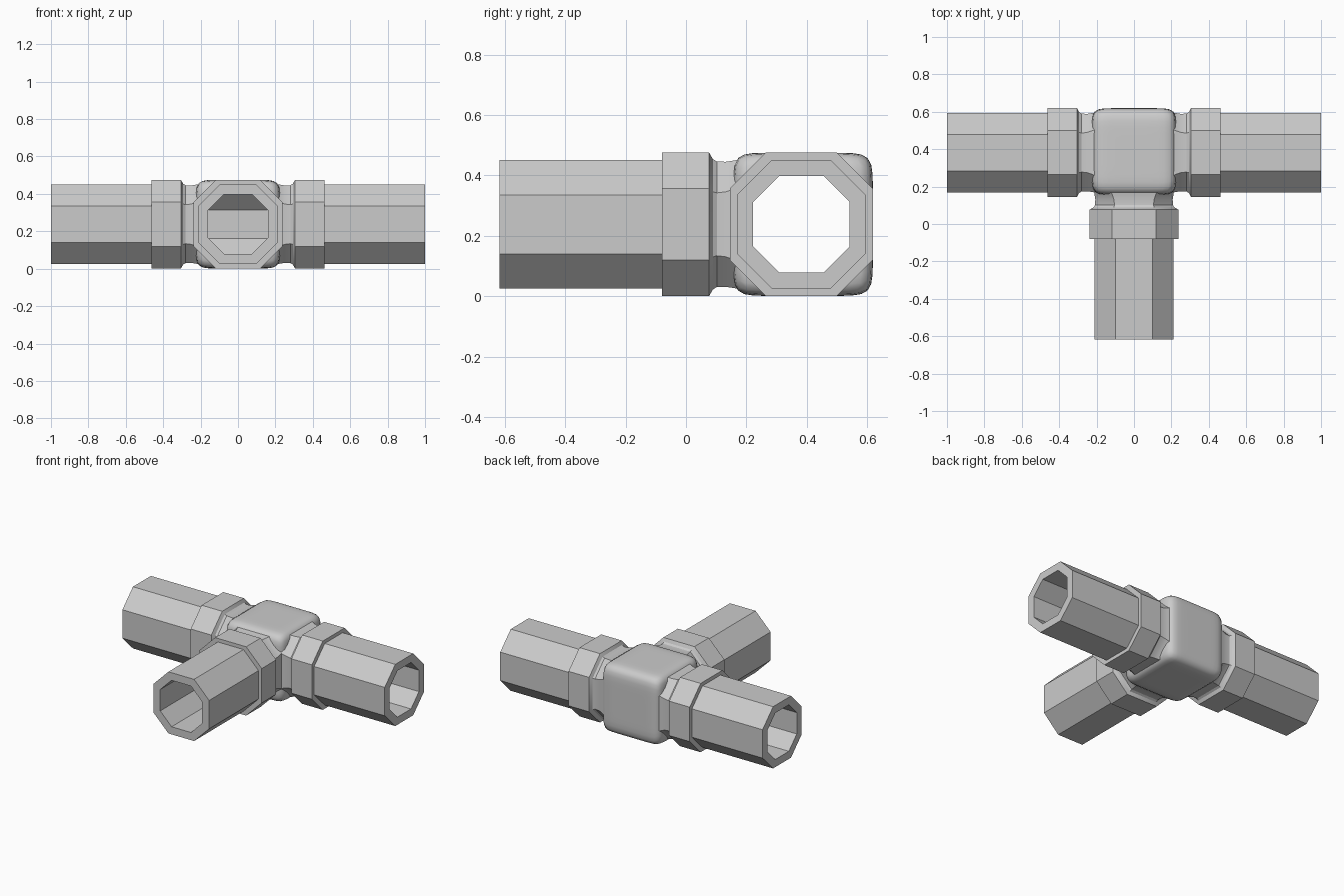
import bpy, bmesh, math
from mathutils import Vector

if "Cube" in bpy.data.objects:
    bpy.data.objects.remove(bpy.data.objects["Cube"])

CENTRE = Vector((0, 0.382, 0.238))   # where the three pipe axes meet


def octagon(bm, d, r, ratio):
    """Ring of eight vertices across x = d, flats at distance r."""
    h = r * ratio
    pts = [(r, -h), (r, h), (h, r), (-h, r), (-r, h), (-r, -h), (-h, -r), (h, -r)]
    return [bm.verts.new((d, y, z)) for y, z in pts]


def sweep(name, profile, closed, rot):
    """Octagonal solid from (distance, flat radius, edge ratio) stations."""
    bm = bmesh.new()
    rings = [octagon(bm, *p) for p in profile]
    pairs = list(zip(rings, rings[1:]))
    if closed:
        pairs.append((rings[-1], rings[0]))
    else:
        bm.faces.new(rings[0])
        bm.faces.new(rings[-1])
    for a, b in pairs:
        for i in range(8):
            j = (i + 1) % 8
            bm.faces.new((a[i], a[j], b[j], b[i]))
    bmesh.ops.recalc_face_normals(bm, faces=bm.faces)
    return finish(name, bm, rot)


def finish(name, bm, rot=0):
    mesh = bpy.data.meshes.new(name)
    bm.to_mesh(mesh)
    bm.free()
    ob = bpy.data.objects.new(name, mesh)
    bpy.context.collection.objects.link(ob)
    ob.location = CENTRE
    ob.rotation_euler.z = rot
    return ob


def select(ob):
    bpy.ops.object.select_all(action='DESELECT')
    ob.select_set(True)
    bpy.context.view_layer.objects.active = ob


def smooth(ob, degrees):
    select(ob)
    bpy.ops.object.shade_smooth_by_angle(angle=math.radians(degrees))


# Three identical arms: bore, pipe, collar, lip and neck
arm = [(0.19, 0.16, 0.46), (1.0, 0.16, 0.46),
       (1.0, 0.2125, 0.46), (0.462, 0.2125, 0.46),
       (0.462, 0.237, 0.5), (0.305, 0.237, 0.5), (0.293, 0.216, 0.5),
       (0.28, 0.208, 0.5), (0.25, 0.207, 0.52), (0.225, 0.211, 0.55),
       (0.19, 0.217, 0.6)]
for name, rot in (("right_pipe", 0), ("left_pipe", math.pi), ("branch_pipe", -math.pi / 2)):
    smooth(sweep(name, arm, True, rot), 25)

# Central body: a bulging, soft-edged cube
bm = bmesh.new()
bmesh.ops.create_cube(bm, size=2)
bmesh.ops.subdivide_edges(bm, edges=bm.edges[:], cuts=13, use_grid_fill=True)
N = 9
for v in bm.verts:
    p = v.co / sum(abs(c) ** N for c in v.co) ** (1 / N)
    v.co = (p.x * 0.226, p.y * (0.237 if p.y > 0 else 0.226), p.z * 0.237)
body = finish("junction_body", bm)

# Hollow the body along both bores
bores = [sweep("bore_through", [(-0.4, 0.164, 0.46), (0.4, 0.164, 0.46)], False, 0),
         sweep("bore_branch", [(0.0, 0.163, 0.46), (0.4, 0.163, 0.46)], False, -math.pi / 2)]
select(body)
for b in bores:
    b.hide_render = True
    mod = body.modifiers.new(b.name, 'BOOLEAN')
    mod.operation = 'DIFFERENCE'
    mod.solver = 'EXACT'
    mod.object = b
    bpy.ops.object.modifier_apply(modifier=mod.name)
for b in bores:
    bpy.data.objects.remove(b, do_unlink=True)
smooth(body, 40)
